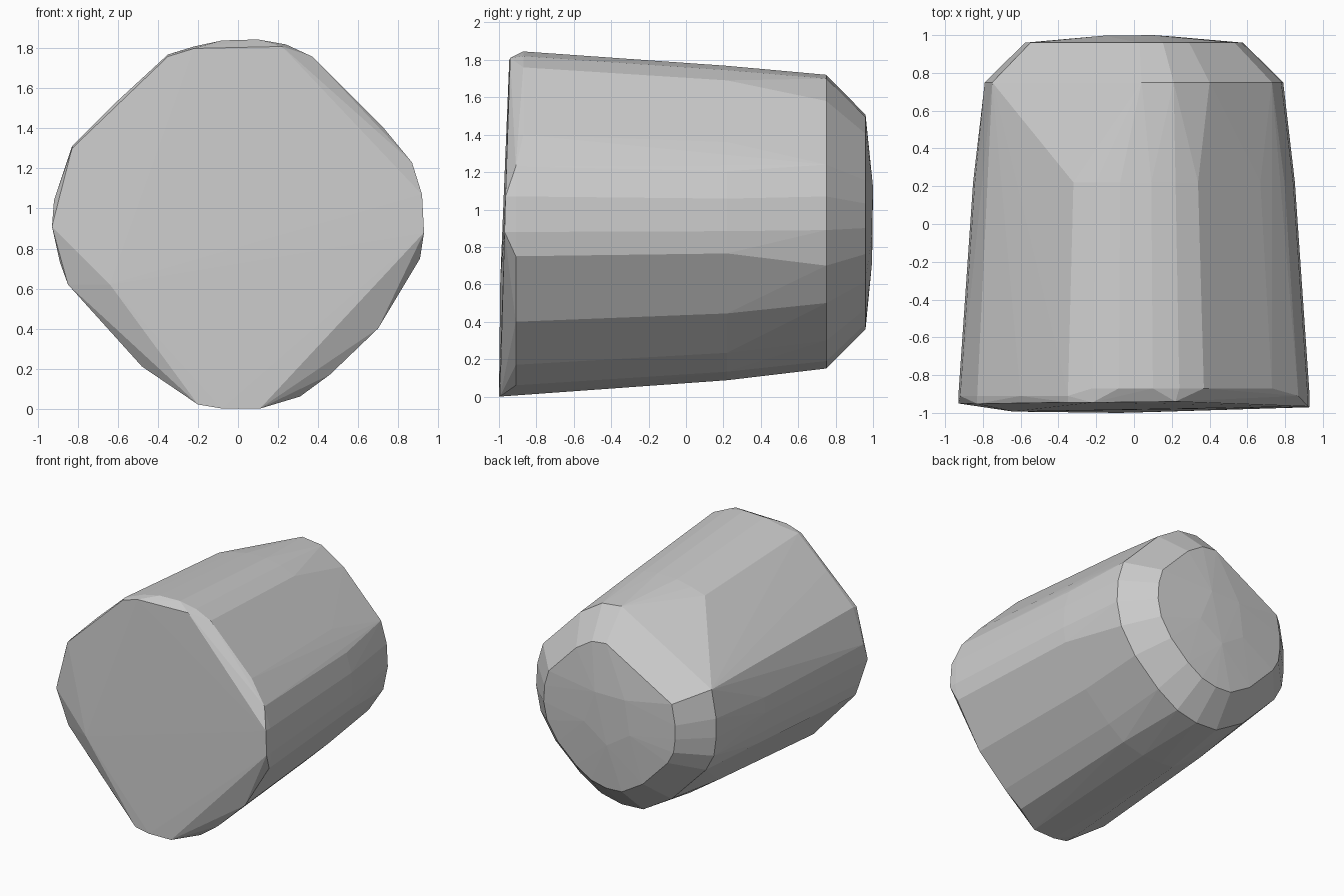
import bpy, bmesh

CZ = 0.93  # axis height

# widest outline near the front, a rounded diamond (x, z)
rim = [(-0.93, 0.91), (-0.92, 1.04), (-0.83, 1.31), (-0.60, 1.54), (-0.35, 1.77),
       (-0.22, 1.81), (-0.08, 1.84), (0.10, 1.845), (0.24, 1.82), (0.37, 1.76),
       (0.73, 1.40), (0.87, 1.23), (0.92, 1.07), (0.93, 0.88), (0.91, 0.75),
       (0.70, 0.40), (0.46, 0.17), (0.31, 0.06), (0.11, 0.01), (-0.08, 0.01),
       (-0.20, 0.02), (-0.48, 0.21), (-0.85, 0.62), (-0.89, 0.73)]

# back shoulder outline, with a long flat at upper left
shoulder = [(0.04, 1.72), (0.21, 1.70), (0.40, 1.58), (0.73, 1.24), (0.78, 1.07),
            (0.79, 0.89), (0.75, 0.70), (0.62, 0.50), (0.40, 0.30), (0.22, 0.19),
            (0.04, 0.15), (-0.15, 0.16), (-0.40, 0.31), (-0.70, 0.62),
            (-0.77, 0.75), (-0.79, 0.90), (-0.79, 1.05), (-0.75, 1.27)]

# slightly tilted front face corners (x, y, z)
front_face = [(-0.93, -0.95, 0.91), (-0.64, -0.993, 0.62), (-0.20, -0.998, 0.02),
              (-0.08, -1.0, 0.0), (0.11, -0.995, 0.0), (0.93, -0.97, 0.88),
              (0.92, -0.965, 1.07), (0.22, -0.94, 1.81), (-0.22, -0.945, 1.80),
              (-0.35, -0.944, 1.76), (-0.83, -0.952, 1.30)]


def ring(outline, y, scale=1.0):
    return [(x * scale, y, CZ + (z - CZ) * scale) for x, z in outline]


points = list(front_face)
points += [(x, -0.87 if z > 1.3 and x > -0.3 else -0.91, z) for x, z in rim]
points += ring(rim, 0.22, 0.916)
points += ring(shoulder, 0.75)
points += ring(shoulder, 0.96, 0.73)
# small raised centre of the back
points += [(0.20, 0.993, 0.86), (0.10, 1.0, 1.12), (-0.16, 0.997, 1.12),
           (-0.20, 0.993, 0.85), (0.0, 0.995, 0.72)]

# skin the rings as one faceted solid
bm = bmesh.new()
for p in points:
    bm.verts.new(p)
bmesh.ops.convex_hull(bm, input=bm.verts[:])
bmesh.ops.delete(bm, geom=[v for v in bm.verts if not v.link_faces], context='VERTS')
bmesh.ops.recalc_face_normals(bm, faces=bm.faces[:])
mesh = bpy.data.meshes.new("faceted_block")
bm.to_mesh(mesh)
bm.free()
block = bpy.data.objects.new("faceted_block", mesh)
bpy.context.collection.objects.link(block)
